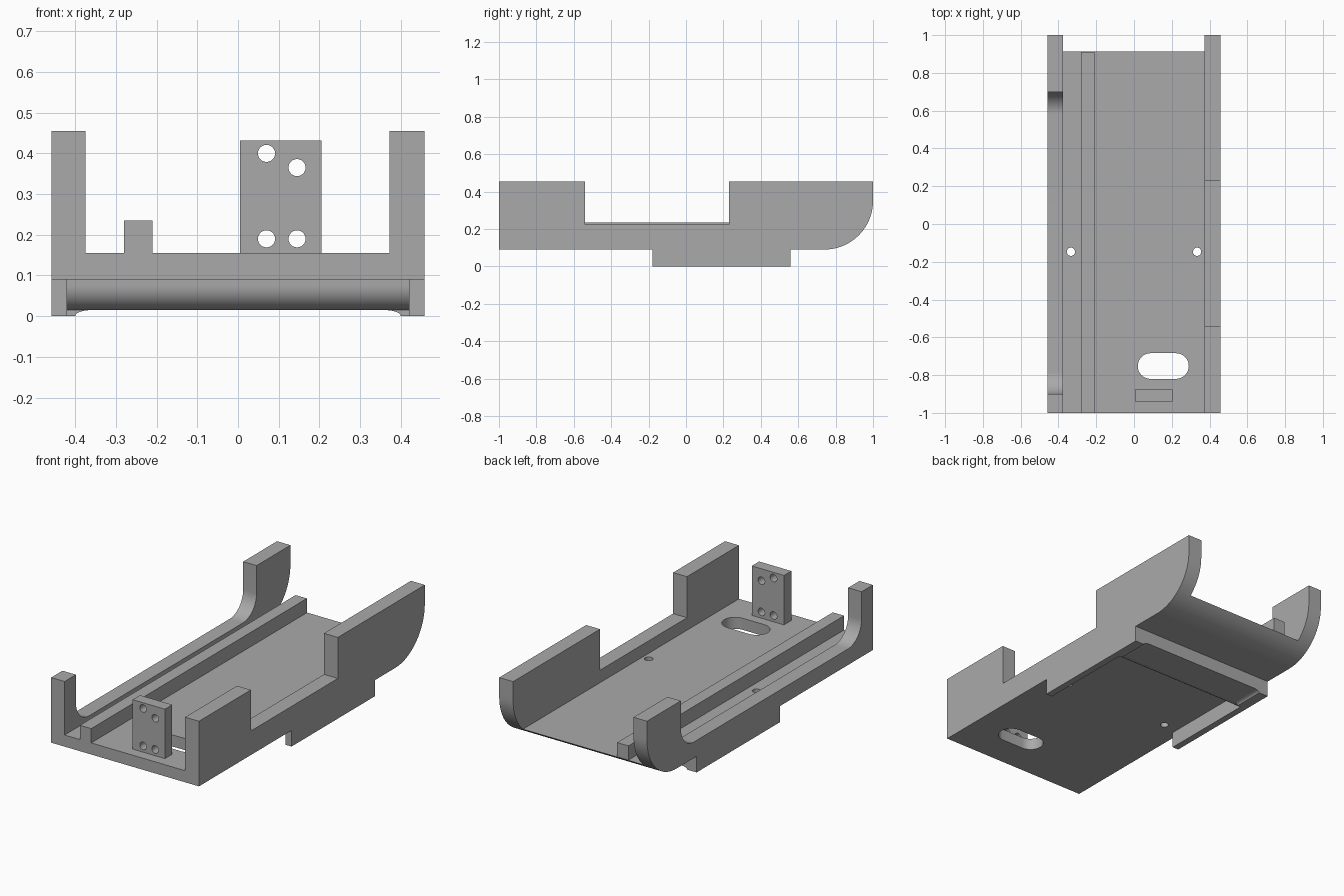
import bpy
import bmesh
from math import cos, sin, radians
from mathutils import Vector

cube = bpy.data.objects.get("Cube")
if cube:
    bpy.data.objects.remove(cube, do_unlink=True)

grey = bpy.data.materials.new("plain grey")
grey.use_nodes = True
GREY = (0.4, 0.4, 0.4, 1)
grey.diffuse_color = GREY
grey.node_tree.nodes["Principled BSDF"].inputs["Base Color"].default_value = GREY


def arc(cx, cy, r, start, end, steps=16, ry=None):
    """Points on an arc, angles in degrees."""
    ry = r if ry is None else ry
    angles = [radians(start + (end - start) * i / steps) for i in range(steps + 1)]
    return [(cx + r * cos(a), cy + ry * sin(a)) for a in angles]


def prism(name, axis, outline, low, high):
    """Extrude an outline along an axis; outline uses the other two axes in order."""
    def place(p, depth):
        c = list(p)
        c.insert("xyz".index(axis), depth)
        return Vector(c)
    bm = bmesh.new()
    face = bm.faces.new([bm.verts.new(place(p, low)) for p in outline])
    out = bmesh.ops.extrude_face_region(bm, geom=[face])
    verts = [g for g in out["geom"] if isinstance(g, bmesh.types.BMVert)]
    bmesh.ops.translate(bm, verts=verts, vec=place((0, 0), high - low))
    bmesh.ops.recalc_face_normals(bm, faces=bm.faces)
    mesh = bpy.data.meshes.new(name)
    bm.to_mesh(mesh)
    bm.free()
    mesh.materials.append(grey)
    obj = bpy.data.objects.new(name, mesh)
    bpy.context.collection.objects.link(obj)
    return obj


def box(name, x, y, z):
    return prism(name, "z", [(x[0], y[0]), (x[1], y[0]), (x[1], y[1]), (x[0], y[1])], *z)


def combine(target, other, operation="DIFFERENCE"):
    """Apply a boolean and remove the helper."""
    other.hide_render = True
    mod = target.modifiers.new("cut", "BOOLEAN")
    mod.operation, mod.solver, mod.object = operation, "EXACT", other
    bpy.context.view_layer.objects.active = target
    bpy.ops.object.modifier_apply(modifier=mod.name)
    bpy.data.objects.remove(other, do_unlink=True)


def finish(obj):
    bpy.ops.object.select_all(action="DESELECT")
    obj.select_set(True)
    bpy.context.view_layer.objects.active = obj
    bpy.ops.object.shade_smooth_by_angle(angle=radians(30))


W = 0.458                    # half width
UNDER, FLOOR, TOP = 0.09, 0.155, 0.455
LEFT, RIGHT = 0.372, -0.375  # inner wall faces

# Tray: side outline with the rounded rear, hollowed into a channel
side = [(-1, TOP), (-1, UNDER)] + arc(0.74, 0.35, 0.26, -90, 0, 24) + [(1, TOP)]
tray = prism("tray", "x", side, -W, W)
combine(tray, box("channel", (RIGHT, LEFT), (-1.1, 1.1), (FLOOR, 0.6)))

# Square notch in the left wall, round-cornered notch in the right wall
combine(tray, box("left_notch", (LEFT - 0.03, 0.6), (-0.54, 0.23), (0.225, 0.6)))
r, sill = 0.12, 0.18
notch = [(-0.9, 0.6)] + arc(-0.9 + r, sill + r, r, 180, 270) \
    + arc(0.7 - r, sill + r, r, 270, 360) + [(0.7, 0.6)]
combine(tray, prism("right_notch", "x", notch, -0.6, RIGHT + 0.03))

# Floor slot and two screw holes
slot = arc(0.222, -0.752, 0.068, -90, 90) + arc(0.088, -0.752, 0.068, 90, 270)
combine(tray, prism("slot", "z", slot, 0, 0.3))
for x in (-0.334, 0.334):
    combine(tray, prism("screw_hole", "z", arc(x, -0.147, 0.022, 0, 345, 23), 0, 0.17))

# Cross bar under the tray: shallow arch with a rounded front edge
BACK = 0.56
half = [(0.43, 0.12), (0.43, 0)] + arc(0.36, 0, 0.04, 0, 90, 10, 0.015)
arch = half + [(-x, z) for x, z in reversed(half)]
bar = prism("cross_bar", "y", arch, 0.25, BACK)
edge = [(0.7, -0.1), (0.38, -0.1)] + arc(0.38, 0.075, 0.06, 270, 180, 12) \
    + [(0.32, 0.2), (0.7, 0.2)]
combine(bar, prism("bar_rounding", "x", edge, -0.6, 0.6), "INTERSECT")
combine(tray, bar, "UNION")

# Side skirts
for s in (-1, 1):
    combine(tray, box("skirt", sorted((s * 0.42, s * W)), (-0.18, BACK), (0, 0.12)), "UNION")
finish(tray)

# Guide rail along the floor
finish(box("guide_rail", (-0.28, -0.21), (-1, 0.91), (FLOOR, 0.235)))

# Upright mounting plate with four holes
plate = box("mounting_plate", (0.005, 0.205), (-0.94, -0.875), (FLOOR, 0.432))
for x, z in ((0.07, 0.4), (0.145, 0.365), (0.07, 0.19), (0.145, 0.19)):
    combine(plate, prism("plate_hole", "y", arc(x, z, 0.021, 0, 345, 23), -1, -0.8))
finish(plate)
